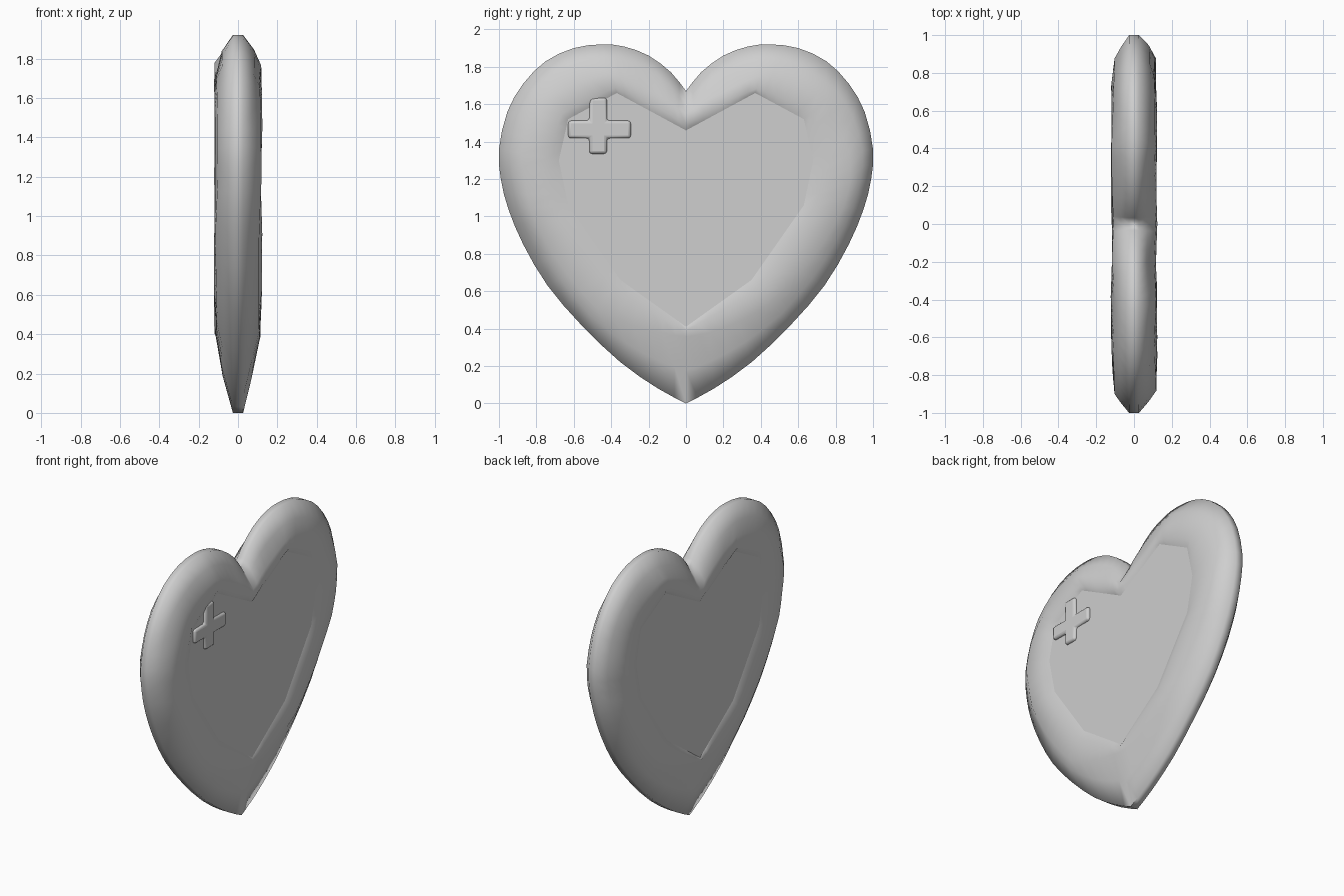
import bpy, bmesh, random
from mathutils import Vector

random.seed(11)
cube = bpy.data.objects.get("Cube")
if cube:
    bpy.data.objects.remove(cube)

grey = bpy.data.materials.new("mid grey")
grey.use_nodes = True
grey.diffuse_color = (0.62, 0.62, 0.62, 1)
grey.node_tree.nodes["Principled BSDF"].inputs["Base Color"].default_value = (0.62, 0.62, 0.62, 1)


def finish(name, bm, angle):
    bmesh.ops.recalc_face_normals(bm, faces=bm.faces)
    mesh = bpy.data.meshes.new(name)
    bm.to_mesh(mesh)
    bm.free()
    mesh.materials.append(grey)
    obj = bpy.data.objects.new(name, mesh)
    bpy.context.collection.objects.link(obj)
    bpy.ops.object.select_all(action='DESELECT')
    obj.select_set(True)
    bpy.context.view_layer.objects.active = obj
    bpy.ops.object.shade_smooth_by_angle(angle=angle)
    return obj


# Half outline of the heart (y, z) from notch to tip
outer = [(0, 1.67), (.08, 1.77), (.2, 1.86), (.33, 1.908), (.45, 1.92), (.6, 1.9),
         (.75, 1.83), (.87, 1.71), (.955, 1.56), (1, 1.36), (.99, 1.2), (.95, 1.04),
         (.87, .85), (.74, .63), (.56, .42), (.35, .22), (.15, .08), (0, 0)]
outer = [Vector(p) for p in outer]
# Panel corners, tied to an outline point, and how far in the outer slope reaches there
corners = {0: (0, 1.46, .6), 4: (.37, 1.66, .62), 7: (.63, 1.52, .48), 9: (.68, 1.3, .38),
           11: (.63, 1.06, .38), 14: (.35, .66, .45), 17: (0, .41, .9)}
keys = sorted(corners)


def panel_point(i):
    a = max(k for k in keys if k <= i)
    b = min(k for k in keys if k >= i)
    t = (i - a) / (b - a) if b > a else 0
    return Vector(corners[a]).lerp(Vector(corners[b]), t)


# Round the outline by adding a curved midpoint on every segment
last = len(outer) - 1
columns = []
for i, p in enumerate(outer):
    columns.append((p, panel_point(i)))
    if i < last:
        before, q, after = outer[max(i - 1, 0)], outer[i + 1], outer[min(i + 2, last)]
        columns.append(((9 * p + 9 * q - before - after) / 16, panel_point(i + .5)))
flip = [(Vector((-o.x, o.y)), Vector((-c.x, c.y, c.z))) for o, c in columns[-2:0:-1]]
columns += flip
n = len(columns)


def facet_ring(amount, step=4):
    """Random values on every few columns, with straight runs between them."""
    coarse = [random.uniform(-amount, amount) for _ in range(n // step)]
    ring = []
    for k in range(n):
        a, t = min(k // step, len(coarse) - 1), (k % step) / step
        ring.append(coarse[a] * (1 - t) + coarse[(a + 1) % len(coarse)] * t)
    return ring


# Heart body: rings from the thin edge, up the slope, over the uneven rim, to the panel
bm = bmesh.new()
edges = []
for side in (1, -1):
    rings = []
    for level, x, depth, drift in ((0, .026, 0, 0), (.5, .075, .009, .03), (1, .111, .009, .08),
                                   (1.7, .118, .006, .03), (2, .105, 0, 0)):
        ring = []
        for (o, c), d, s in zip(columns, facet_ring(depth), facet_ring(drift)):
            reach = c.z
            f = level * reach if level <= 1 else reach + (level - 1) * (1 - reach)
            p = o.lerp(c.xy, min(f + s, .97) if level < 2 else 1)
            ring.append(bm.verts.new((side * min(x + d, .124), p.x, p.y)))
        rings.append(ring)
    for r, s in zip(rings, rings[1:]):
        for k in range(n):
            m = (k + 1) % n
            bm.faces.new((r[k], r[m], s[m], s[k]))
    bm.faces.new(rings[-1])
    edges.append(rings[0])
for k in range(n):
    m = (k + 1) % n
    bm.faces.new((edges[0][k], edges[0][m], edges[1][m], edges[1][k]))
heart = finish("heart_body", bm, 1.3)
# keep the panel border crisp
panel_edges = {k for f in heart.data.polygons if len(f.vertices) > 4 for k in f.edge_keys}
for e in heart.data.edges:
    if e.key in panel_edges:
        e.use_edge_sharp = True

# Raised cross on the left face, its outer arms sinking into the rim
cy, cz, w = -.47, 1.465, .047
left, right, up, down = -.16, .175, .17, -.13
shape = [(-w, up), (w, up), (w, w), (right, w), (right, -w), (w, -w),
         (w, down), (-w, down), (-w, -w), (left, -w), (left, w), (-w, w)]
bm = bmesh.new()
face = bm.faces.new([bm.verts.new((.07, cy + y, cz + z)) for y, z in shape])
ext = bmesh.ops.extrude_face_region(bm, geom=[face])
top = [v for v in ext["geom"] if isinstance(v, bmesh.types.BMVert)]
bmesh.ops.translate(bm, verts=top, vec=(.052, 0, 0))
cross = finish("raised_cross", bm, 0.9)
bevel = cross.modifiers.new("soft edges", 'BEVEL')
bevel.width = .016
bevel.segments = 3
